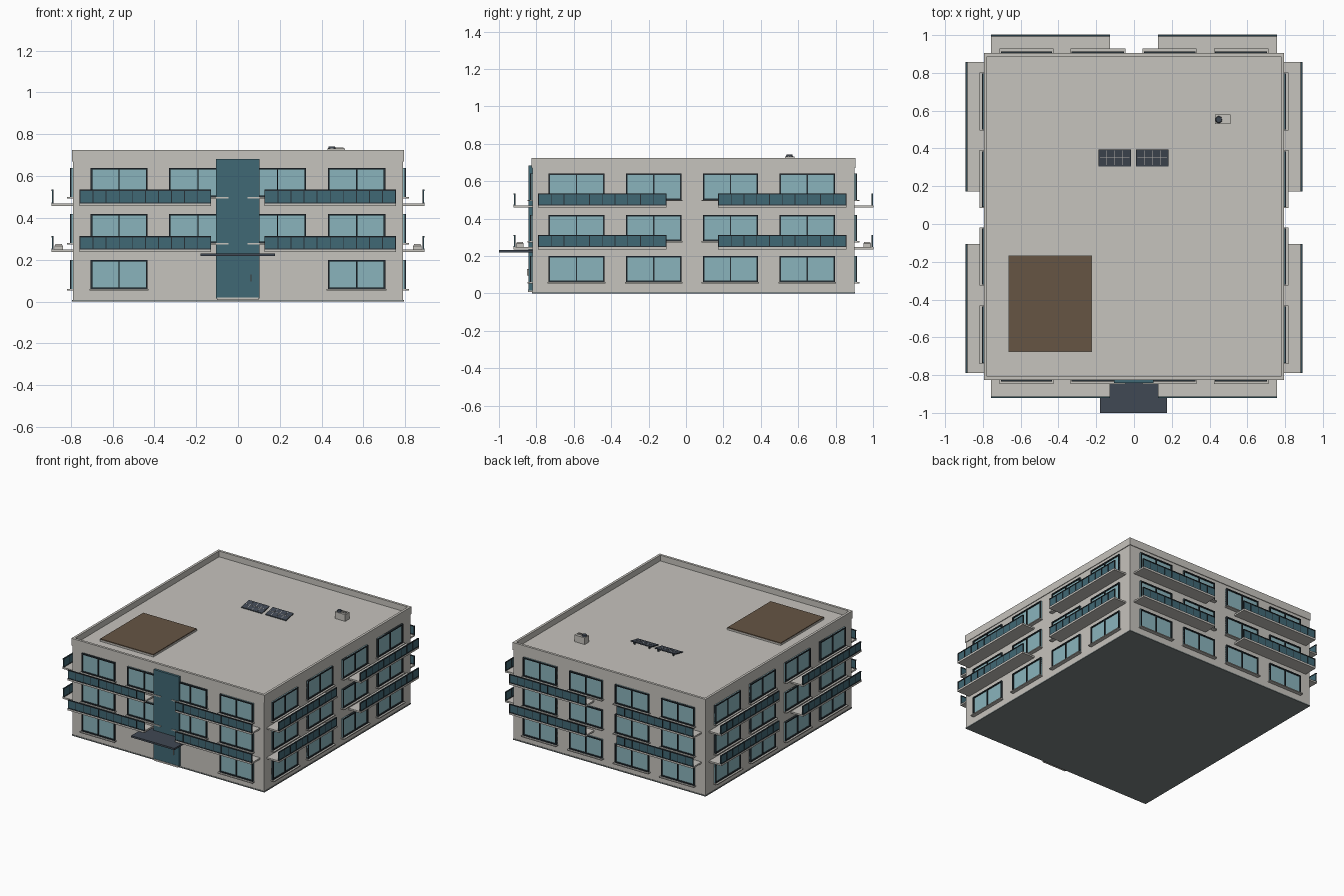
import bpy, bmesh, math
from mathutils import Vector, Matrix

if "Cube" in bpy.data.objects:
    bpy.data.objects.remove(bpy.data.objects["Cube"])


def material(name, r, g, b):
    lin = [((c / 255 + 0.055) / 1.055) ** 2.4 for c in (r, g, b)]
    m = bpy.data.materials.new(name)
    m.diffuse_color = (*lin, 1)
    m.use_nodes = True
    m.node_tree.nodes["Principled BSDF"].inputs["Base Color"].default_value = m.diffuse_color
    return m


WALL = material("warm_grey_plaster", 198, 195, 189)
GLASS = material("pale_blue_glass", 138, 180, 188)
TEAL = material("dark_teal_glass", 64, 104, 117)
DARK = material("charcoal_frame", 38, 48, 54)
SLATE = material("slate_panel", 64, 72, 83)
BROWN = material("brown_decking", 102, 85, 68)
PLINTH = material("grey_plinth", 122, 130, 130)

# Body extents
X, Y0, Y1 = 0.79, -0.82, 0.90
parts = {}


def box(name, mat, lo, hi):
    """Add an axis-aligned box to the named part."""
    if name not in parts:
        parts[name] = (bmesh.new(), mat)
    lo, hi = [Vector(map(f, lo, hi)) for f in (min, max)]
    m = Matrix.Translation((lo + hi) / 2) @ Matrix.Diagonal((*(hi - lo), 1))
    return bmesh.ops.create_cube(parts[name][0], size=1, matrix=m)["verts"]


# Facades: each maps (along, outward, height) to world space
SIDES = {
    "front": lambda u, d, z: (u, Y0 - d, z),
    "back": lambda u, d, z: (u, Y1 + d, z),
    "right": lambda u, d, z: (X + d, u, z),
    "left": lambda u, d, z: (-X - d, u, z),
}


def side_box(side, name, mat, u0, u1, d0, d1, z0, z1):
    p = SIDES[side]
    return box(side + "_" + name, mat, p(u0, d0, z0), p(u1, d1, z1))


def window(side, u0, u1, z0, z1):
    t, d = 0.008, 0.014
    side_box(side, "window_glass", GLASS, u0, u1, -0.01, 0.006, z0, z1)
    mid = (u0 + u1) / 2
    for a, b in ((u0, u0 + t), (u1 - t, u1), (mid - 0.003, mid + 0.003)):
        side_box(side, "window_frames", DARK, a, b, -0.01, d, z0, z1)
    for a, b in ((z0, z0 + t), (z1 - t, z1)):
        side_box(side, "window_frames", DARK, u0, u1, -0.01, d, a, b)
    side_box(side, "window_sills", WALL, u0 - 0.006, u1 + 0.006, -0.01, 0.028, z0 - 0.007, z0)


def air_unit(side, u, d, z):
    """Small cooling unit with a chamfered top."""
    side_box(side, "cooling_units", WALL, u - 0.042, u + 0.042, d - 0.02, d + 0.02, z, z + 0.018)
    top = side_box(side, "cooling_units", WALL, u - 0.042, u + 0.042, d - 0.02, d + 0.02, z + 0.018, z + 0.027)
    c = sum((v.co for v in top), Vector()) / 8
    for v in top:
        if v.co.z > c.z:
            v.co.xy = c.xy + (v.co.xy - c.xy) * 0.75


def balcony(side, u0, u1, z):
    side_box(side, "balcony_slabs", WALL, u0, u1, -0.01, 0.102, z, z + 0.012)
    g0, g1 = z + 0.015, z + 0.077
    side_box(side, "balcony_glass", TEAL, u0, u1, 0.094, 0.098, g0, g1)
    for a, b in ((g0 - 0.003, g0 + 0.002), (g1 - 0.006, g1)):
        side_box(side, "balcony_rails", DARK, u0, u1, 0.092, 0.101, a, b)
    for i in range(11):
        u = u0 + 0.002 + (u1 - u0 - 0.004) * i / 10
        side_box(side, "balcony_rails", DARK, u - 0.002, u + 0.002, 0.092, 0.100, z + 0.01, g1)


# Main body, plinth and parapet ring
box("body", WALL, (-X, Y0, 0.008), (X, Y1, 0.682))
box("plinth", PLINTH, (-X - 0.003, Y0 - 0.003, 0), (X + 0.003, Y1 + 0.003, 0.008))
o, w, z0, z1 = 0.005, 0.018, 0.67, 0.725
for s in (-1, 1):
    box("parapet", WALL, (s * (X + o), Y0 - o, z0), (s * (X + o - w), Y1 + o, z1))
for y, s in ((Y0 - o, 1), (Y1 + o, -1)):
    box("parapet", WALL, (-X - o + w, y, z0), (X + o - w, y + s * w, z1))

# Windows and balconies on every facade
ACROSS = [(-0.705, -0.433), (-0.33, -0.052), (0.052, 0.325), (0.43, 0.705)]
ALONG = [(-0.735, -0.437), (-0.32, -0.025), (0.09, 0.385), (0.50, 0.797)]
for side in SIDES:
    short = side in ("front", "back")
    for floor in range(3):
        for i, (u0, u1) in enumerate(ACROSS if short else ALONG):
            if side == "front" and floor == 0 and i in (1, 2):
                continue
            window(side, u0, u1, 0.06 + 0.22 * floor, 0.20 + 0.22 * floor)
    spans = [(-0.758, -0.128), (0.126, 0.756)] if short else [(-0.79, -0.105), (0.172, 0.857)]
    for u0, u1 in spans:
        for z in (0.236, 0.458):
            balcony(side, u0, u1, z)
    for u in ((-0.5, 0.5) if short else (-0.61, 0.68)):
        air_unit(side, u, 0.068, 0.248)

# Glazed entrance tower, step, handle and canopy
box("entrance_tower", TEAL, (-0.106, -0.842, 0.015), (0.102, Y0 + 0.01, 0.683))
box("entrance_step", WALL, (-0.1, -0.846, 0.008), (0.098, Y0, 0.02))
box("door_handle", WALL, (0.06, -0.85, 0.095), (0.064, -0.84, 0.13))
box("canopy", SLATE, (-0.18, -1.0, 0.218), (0.176, Y0, 0.231))

# Roof terrace deck
box("roof_deck_base", WALL, (-0.664, -0.678, 0.68), (-0.222, -0.167, 0.694))
box("roof_deck", BROWN, (-0.662, -0.676, 0.694), (-0.224, -0.169, 0.70))

# Solar panels with thin grid lines, slightly tilted to the front
for x0 in (-0.187, 0.011):
    x1 = x0 + 0.171
    verts = list(box("solar_panels", SLATE, (x0, 0.305, 0.692), (x1, 0.395, 0.698)))
    lines = []
    for i in range(1, 4):
        x = x0 + 0.171 * i / 4
        lines += box("solar_grid", WALL, (x - 0.001, 0.312, 0.697), (x + 0.001, 0.388, 0.6988))
    lines += box("solar_grid", WALL, (x0 + 0.008, 0.349, 0.697), (x1 - 0.008, 0.351, 0.6988))
    for v in verts + lines:
        v.co.z += (v.co.y - 0.35) * 0.2
    for x in (x0 + 0.02, x1 - 0.03):
        box("solar_stands", DARK, (x, 0.375, 0.68), (x + 0.01, 0.385, 0.698))

# Rooftop cooling unit with fan and pipes
box("roof_unit", WALL, (0.428, 0.53, 0.68), (0.512, 0.58, 0.732))
for y in (0.548, 0.558):
    box("roof_unit_pipes", WALL, (0.46, y - 0.002, 0.73), (0.505, y + 0.002, 0.738))
parts["roof_unit_fan"] = (bmesh.new(), SLATE)
bmesh.ops.create_cone(parts["roof_unit_fan"][0], cap_ends=True, segments=16,
                      radius1=0.019, radius2=0.015, depth=0.012,
                      matrix=Matrix.Translation((0.449, 0.553, 0.736)))

# Turn the collected parts into objects
for name, (bm, mat) in parts.items():
    mesh = bpy.data.meshes.new(name)
    bm.to_mesh(mesh)
    bm.free()
    mesh.materials.append(mat)
    bpy.context.collection.objects.link(bpy.data.objects.new(name, mesh))
